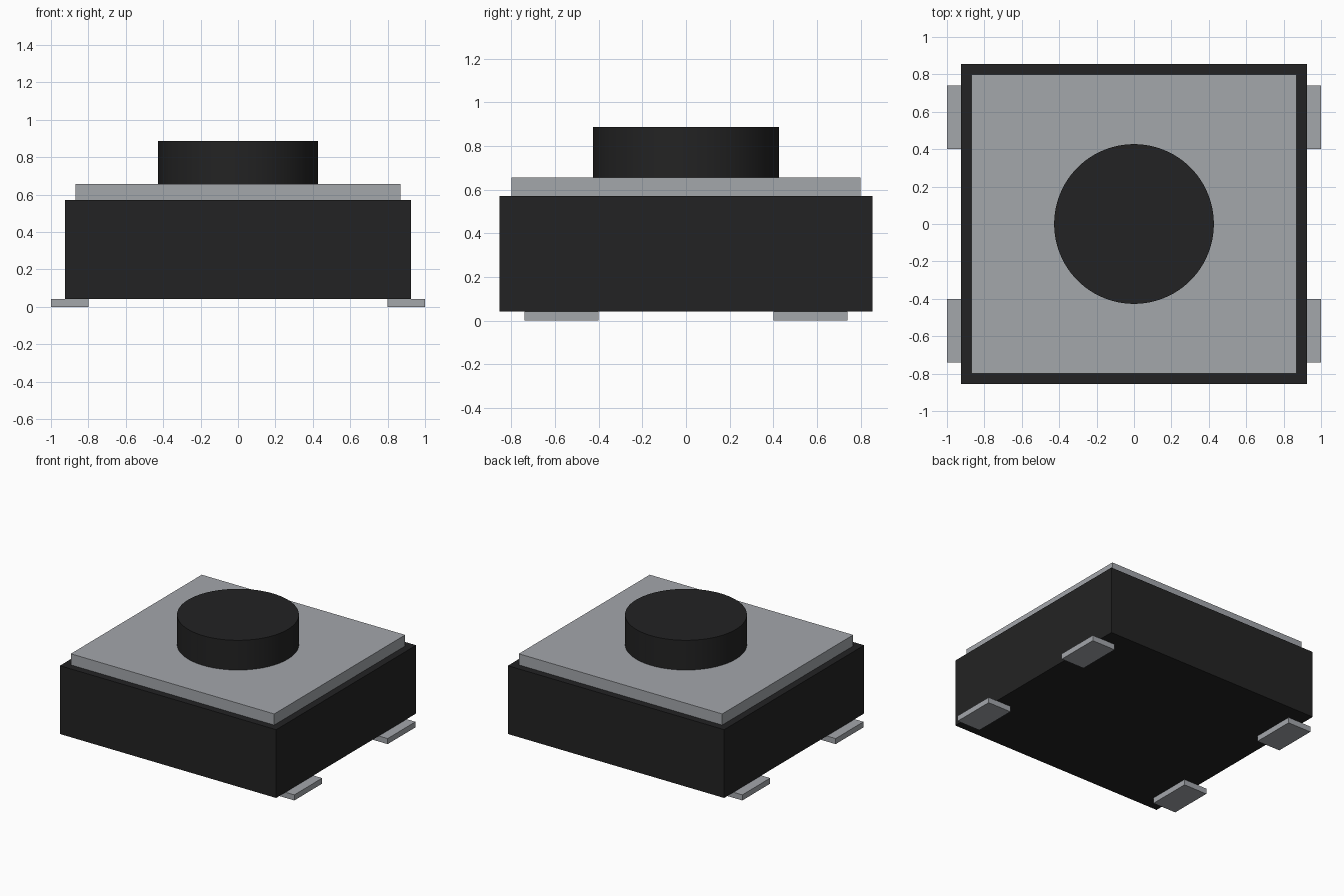
import bpy, math

cube = bpy.data.objects.get("Cube")
if cube:
    bpy.data.objects.remove(cube, do_unlink=True)


def material(name, rgb):
    m = bpy.data.materials.new(name)
    m.use_nodes = True
    m.diffuse_color = (*rgb, 1)
    bsdf = next(n for n in m.node_tree.nodes if n.type == 'BSDF_PRINCIPLED')
    bsdf.inputs["Base Color"].default_value = (*rgb, 1)
    return m


black = material("black plastic", (0.0165, 0.0165, 0.0168))
metal = material("grey metal", (0.37, 0.385, 0.41))


def finish(name, mat):
    ob = bpy.context.object
    ob.name = ob.data.name = name
    ob.data.materials.append(mat)
    return ob


def box(name, x, y, z, mat):
    """Box from (min, max) pairs on each axis."""
    bpy.ops.mesh.primitive_cube_add(size=1, location=[sum(r) / 2 for r in (x, y, z)])
    ob = bpy.context.object
    ob.scale = [r[1] - r[0] for r in (x, y, z)]
    bpy.ops.object.transform_apply(location=False, rotation=False, scale=True)
    return finish(name, mat)


PIN_H, BODY_TOP, PLATE_TOP, BUTTON_TOP = 0.043, 0.571, 0.657, 0.887

# Housing and metal cover
box("housing", (-0.925, 0.925), (-0.855, 0.855), (PIN_H, BODY_TOP), black)
box("cover_plate", (-0.87, 0.87), (-0.80, 0.80), (BODY_TOP, PLATE_TOP), metal)

# Round push button
bpy.ops.mesh.primitive_cylinder_add(vertices=96, radius=0.427, depth=BUTTON_TOP - PLATE_TOP,
                                    location=(0, 0, (BUTTON_TOP + PLATE_TOP) / 2))
finish("push_button", black)
bpy.ops.object.shade_smooth_by_angle(angle=math.radians(30))

# Four flat contact pins under the corners
for sx, side in ((1, "left"), (-1, "right")):
    for sy, end in ((-1, "front"), (1, "back")):
        box(f"{end}_{side}_pin", sorted((sx * 0.80, sx * 1.0)),
            sorted((sy * 0.40, sy * 0.74)), (0, PIN_H), metal)
